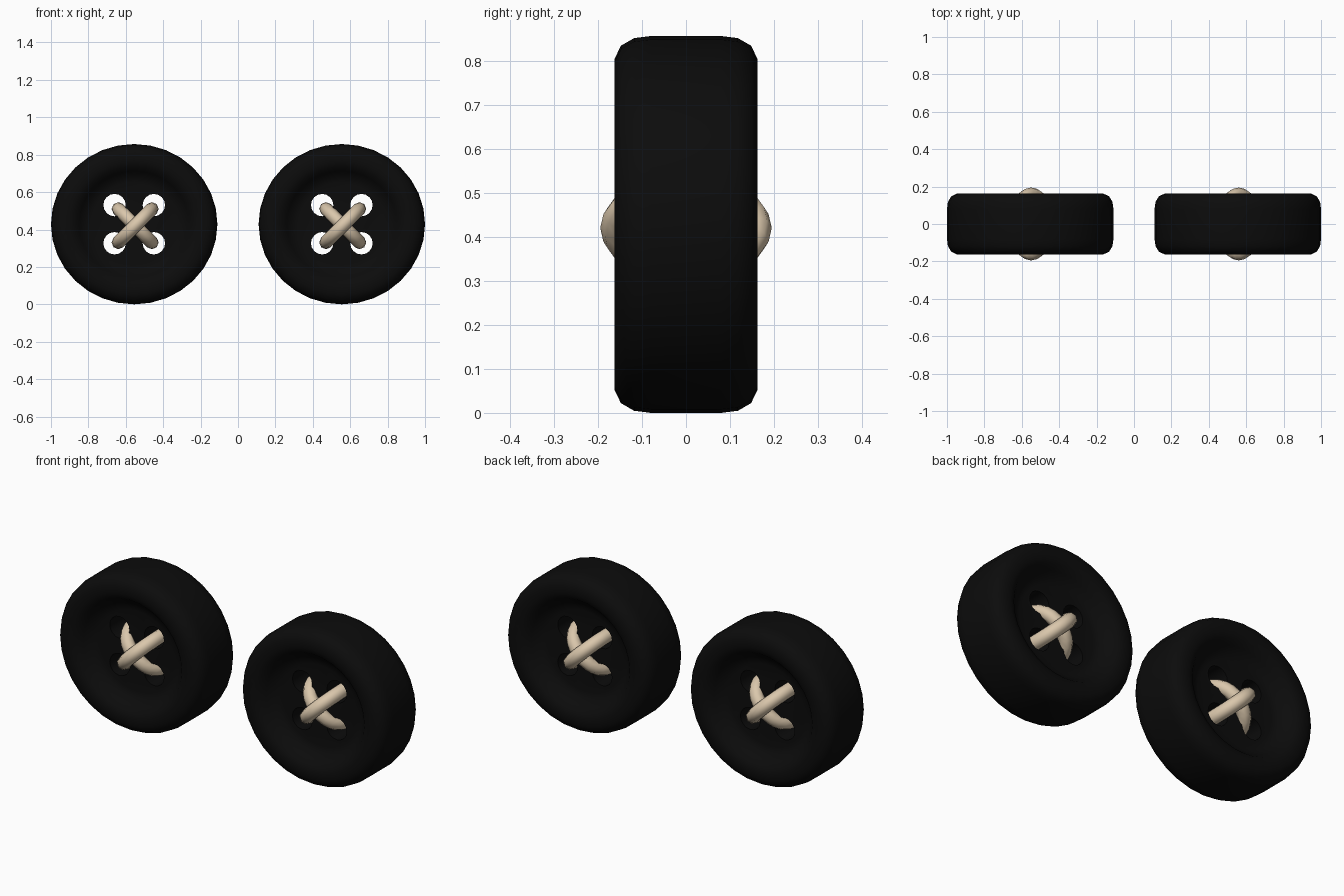
import bpy, bmesh, math
from mathutils import Matrix, Vector

if "Cube" in bpy.data.objects:
    bpy.data.objects.remove(bpy.data.objects["Cube"])

CZ, SX, SZ = 0.4285, 1.0, 0.4285 / 0.445


def material(name, rgb):
    m = bpy.data.materials.new(name)
    m.diffuse_color = (*rgb, 1)
    m.use_nodes = True
    m.node_tree.nodes["Principled BSDF"].inputs["Base Color"].default_value = m.diffuse_color
    return m


black = material("black plastic", (0.0035, 0.0035, 0.0035))
cream = material("cream thread", (0.70, 0.57, 0.41))


def add_object(name, mesh, mat):
    mesh.materials.clear()
    mesh.materials.append(mat)
    ob = bpy.data.objects.new(name, mesh)
    bpy.context.collection.objects.link(ob)
    return ob


def bake(ob):
    """Return the evaluated mesh of an object."""
    bpy.context.view_layer.update()
    dg = bpy.context.evaluated_depsgraph_get()
    return bpy.data.meshes.new_from_object(ob.evaluated_get(dg))


def smooth(ob, angle):
    bpy.ops.object.select_all(action='DESELECT')
    ob.select_set(True)
    bpy.context.view_layer.objects.active = ob
    bpy.ops.object.shade_smooth_by_angle(angle=math.radians(angle))


def lathe(profile, n):
    """Turn (radius, y) points round the y axis, capped at both ends."""
    bm = bmesh.new()
    rings = [[bm.verts.new((r * SX * math.cos(2 * math.pi * i / n), y,
                            r * SZ * math.sin(2 * math.pi * i / n)))
              for i in range(n)] for r, y in profile]
    for a, b in zip(rings, rings[1:]):
        for i in range(n):
            j = (i + 1) % n
            bm.faces.new((a[i], a[j], b[j], b[i]))
    bm.faces.new(rings[0])
    bm.faces.new(rings[-1])
    bmesh.ops.recalc_face_normals(bm, faces=bm.faces)
    me = bpy.data.meshes.new("lathe")
    bm.to_mesh(me)
    bm.free()
    return me


# button disc: raised rounded rim around a dished centre, same on both sides
half = [(0.23, -0.085), (0.265, -0.093), (0.295, -0.125), (0.32, -0.153),
        (0.35, -0.163), (0.39, -0.163), (0.422, -0.148), (0.44, -0.118),
        (0.445, -0.08)]
disc_mesh = lathe(half + [(r, -y) for r, y in reversed(half)], 32)
disc = add_object("button_disc", disc_mesh, black)

# four thread holes
bm = bmesh.new()
for sx in (-1, 1):
    for sz in (-1, 1):
        mat = (Matrix.Translation((sx * 0.105, 0, sz * 0.102))
               @ Matrix.Rotation(math.pi / 2, 4, 'X'))
        bmesh.ops.create_cone(bm, cap_ends=True, segments=16, radius1=0.06,
                              radius2=0.06, depth=0.5, matrix=mat)
cut_mesh = bpy.data.meshes.new("holes")
bm.to_mesh(cut_mesh)
bm.free()
cutter = add_object("hole_cutter", cut_mesh, black)
cutter.hide_render = True
mod = disc.modifiers.new("holes", 'BOOLEAN')
mod.operation, mod.solver, mod.object = 'DIFFERENCE', 'EXACT', cutter
drilled = bake(disc)
bpy.data.objects.remove(disc)
bpy.data.objects.remove(cutter)


# one thread strand: arch from hole to hole along a diagonal
def strand(sign, height):
    cu = bpy.data.curves.new("strand", 'CURVE')
    cu.dimensions = '3D'
    cu.bevel_depth, cu.bevel_resolution = 0.036, 2
    sp = cu.splines.new('POLY')
    n = 13
    sp.points.add(n - 1)
    for i in range(n):
        t = math.pi * i / (n - 1)
        d = 0.09 * math.cos(t)
        sp.points[i].co = (d, -height * math.sin(t), sign * d, 1)
    ob = bpy.data.objects.new("strand", cu)
    bpy.context.collection.objects.link(ob)
    me = bake(ob)
    bpy.data.objects.remove(ob)
    return me


over, under = strand(1, 0.159), strand(-1, 0.12)

# place both buttons, each with a cross of thread front and back
for side, x in (("left", -0.555), ("right", 0.555)):
    ob = add_object(side + "_button", drilled.copy(), black)
    ob.location = (x, 0, CZ)
    smooth(ob, 40)
    for face, ang in (("front", 0), ("back", math.pi)):
        for kind, me in (("over", over), ("under", under)):
            th = add_object(f"{side}_{face}_{kind}_thread", me.copy(), cream)
            th.location = (x + 0.005, 0, CZ - 0.008)
            th.rotation_euler = (0, 0, ang)
            smooth(th, 60)
